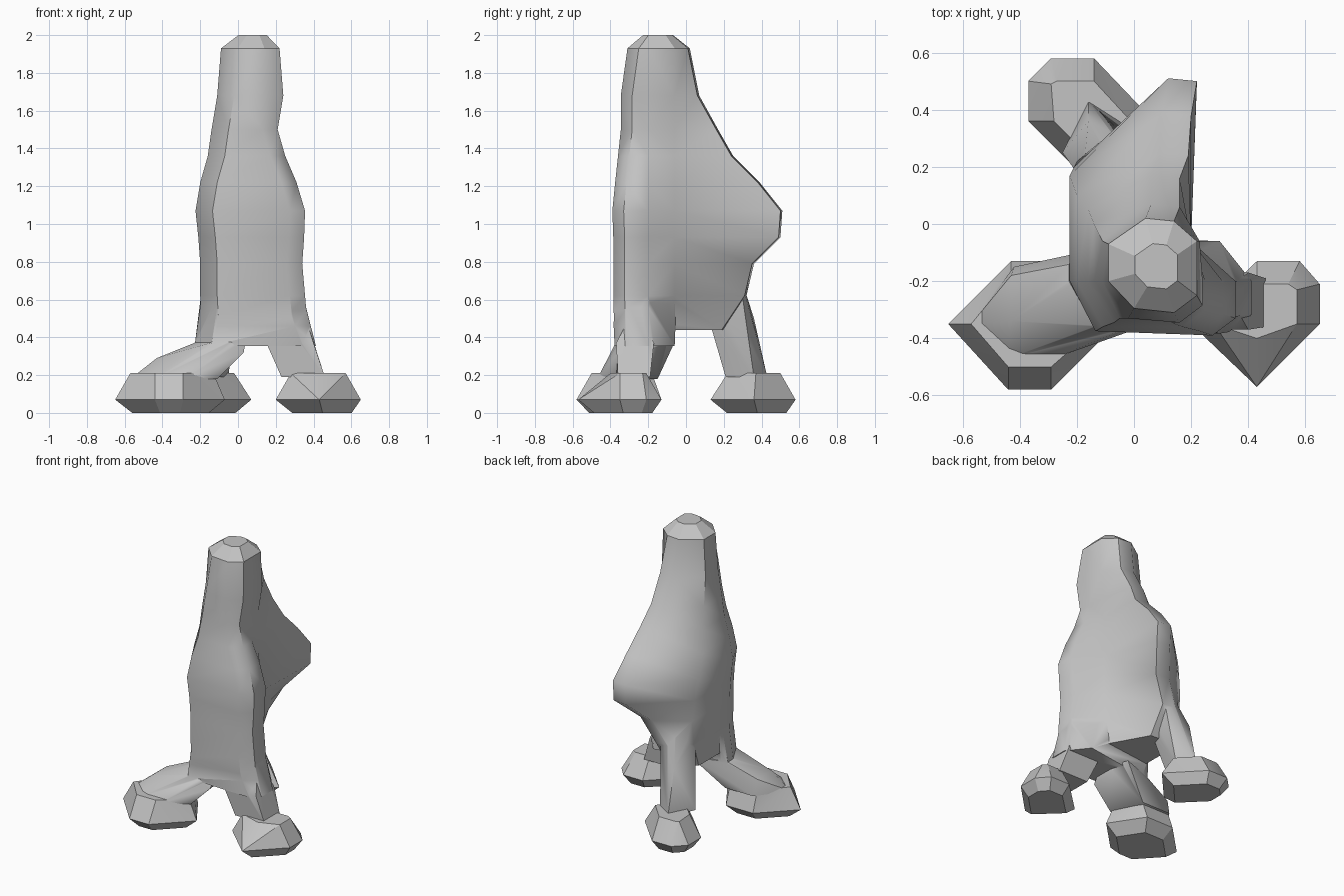
import bpy, bmesh, math
from mathutils import Vector

cube = bpy.data.objects.get("Cube")
if cube:
    bpy.data.objects.remove(cube, do_unlink=True)

grey = bpy.data.materials.new("stone_grey")
grey.use_nodes = True
colour = (0.55, 0.55, 0.55, 1)
grey.diffuse_color = colour
grey.node_tree.nodes["Principled BSDF"].inputs["Base Color"].default_value = colour


def make_active(obj):
    bpy.ops.object.select_all(action='DESELECT')
    obj.select_set(True)
    bpy.context.view_layer.objects.active = obj


def finish(name, bm):
    bmesh.ops.recalc_face_normals(bm, faces=bm.faces)
    mesh = bpy.data.meshes.new(name)
    bm.to_mesh(mesh)
    bm.free()
    mesh.materials.append(grey)
    obj = bpy.data.objects.new(name, mesh)
    bpy.context.collection.objects.link(obj)
    return obj


def smooth(obj, angle):
    make_active(obj)
    bpy.ops.object.shade_smooth_by_angle(angle=math.radians(angle))


def loft(name, rings):
    """Skin matching rings of points and cap both ends."""
    bm = bmesh.new()
    loops = [[bm.verts.new(p) for p in ring] for ring in rings]
    for low, high in zip(loops, loops[1:]):
        for i in range(len(low)):
            j = (i + 1) % len(low)
            bm.faces.new((low[i], low[j], high[j], high[i]))
    bm.faces.new(loops[0][::-1])
    bm.faces.new(loops[-1])
    bmesh.ops.triangulate(bm, faces=bm.faces)
    return finish(name, bm)


def hull(name, points):
    bm = bmesh.new()
    for p in points:
        bm.verts.new(p)
    result = bmesh.ops.convex_hull(bm, input=bm.verts)
    spare = set(result["geom_interior"]) | set(result["geom_unused"])
    bmesh.ops.delete(bm, geom=[v for v in spare if isinstance(v, bmesh.types.BMVert)], context='VERTS')
    return finish(name, bm)


def merge(target, part):
    """Weld a part into the target so no inner walls remain."""
    make_active(target)
    mod = target.modifiers.new("weld", 'BOOLEAN')
    mod.operation = 'UNION'
    mod.solver = 'EXACT'
    mod.object = part
    bpy.ops.object.modifier_apply(modifier=mod.name)
    bpy.data.objects.remove(part, do_unlink=True)


def resized(ring, factor, z):
    centre = sum((Vector(p) for p in ring), Vector()) / len(ring)
    return [(centre.x + (p[0] - centre.x) * factor,
             centre.y + (p[1] - centre.y) * factor, z) for p in ring]


def level(z, outline):
    return [(x, y, z) for x, y in outline]


def box_ring(z, left, right, front, back):
    return [(x, y, z) for x in (left, right) for y in (front, back)]


def body_ring(z, left, right, front, tip, back, waist, side):
    """Wide front wall narrowing into a back fin."""
    return [(left + .09, front + .015, z), (right - .08, front, z),
            (right, front + .06, z), (right, -.2, z), (waist, -.06, z),
            (tip, back - .01, z), (tip - .1, back, z),
            (left, side, z), (left, -.2, z)]


# Body column: height, left, right, front, fin tip, fin back, waist, side end
sections = [
    (.44, -.19, .37, -.38, .02, .2, .16, .13),
    (.62, -.2, .355, -.385, .02, .32, .18, .2),
    (.79, -.2, .34, -.385, .11, .36, .2, .22),
    (.93, -.21, .35, -.385, .22, .5, .2, .2),
    (1.07, -.225, .355, -.39, .22, .51, .2, .17),
    (1.22, -.2, .31, -.375, .2, .39, .2, .1),
    (1.36, -.16, .25, -.36, .19, .25, .2, .05),
    (1.5, -.14, .21, -.345, .16, .17, .2, 0),
    (1.68, -.11, .24, -.345, .16, .07, .23, -.06),
    (1.93, -.09, .22, -.31, .14, .02, .22, -.07),
]
rings = [body_ring(*s) for s in sections]
rings.append(resized(rings[-1], .48, 2))
body = loft("body_and_legs", rings)

# Hips: front wall flaring down to the arch
merge(body, hull("hips",
      body_ring(.6, -.195, .35, -.38, .1, -.05, .17, -.1)
      + body_ring(.46, -.202, .382, -.383, .1, -.08, .2, -.1)
      + body_ring(.355, -.23, .412, -.378, .1, -.14, .3, -.14)))

# Legs reaching from the hips to the pads
merge(body, hull("right_front_leg",
      body_ring(.375, -.22, .04, -.37, -.02, -.14, 0, -.14)
      + [(.03, -.36, .32), (.03, -.18, .34)]
      + box_ring(.29, -.43, -.29, -.34, -.18)
      + level(.18, [(-.57, -.35), (-.42, -.15), (-.2, -.15), (-.11, -.37),
                    (-.28, -.47), (-.44, -.47)])))
merge(body, hull("left_front_leg",
      box_ring(.37, .15, .4, -.37, -.17) + [(.36, -.3, .5), (.34, -.22, .5)]
      + box_ring(.19, .23, .46, -.36, -.19)))
merge(body, hull("back_leg",
      level(.75, [(-.1, .26), (0, .28), (0, .1), (-.18, .15)])
      + level(.5, [(-.16, .36), (-.03, .32), (-.05, .12), (-.2, .2)])
      + level(.36, [(-.16, .39), (-.04, .34), (-.08, .2), (-.22, .21)])
      + level(.19, [(-.16, .43), (-.05, .36), (-.1, .21), (-.25, .25)])))
smooth(body, 50)

# Flat facets on the crown
for face in body.data.polygons:
    if face.center.z > 1.935:
        face.use_smooth = False

# Feet: six-sided pads, widest near the ground, with small upper faces
feet = {
    "right_front_foot": (
        [(-.65, -.35), (-.44, -.58), (-.29, -.58), (-.07, -.36), (-.22, -.13), (-.43, -.13)],
        [(-.57, -.35), (-.44, -.5), (-.29, -.5), (-.13, -.36), (-.22, -.18), (-.43, -.18)]),
    "left_front_foot": (
        [(.65, -.21), (.65, -.35), (.43, -.57), (.2, -.35), (.43, -.13), (.58, -.13)],
        [(.57, -.23), (.57, -.35), (.43, -.4), (.28, -.35), (.43, -.21), (.54, -.21)]),
    "back_foot": (
        [(-.37, .5), (-.29, .58), (-.14, .58), (.07, .36), (-.14, .13), (-.37, .36)],
        [(-.29, .49), (-.27, .5), (-.14, .5), (-.02, .37), (-.14, .22), (-.28, .36)]),
}
for name, (outline, upper) in feet.items():
    rim = level(.07, outline)
    smooth(loft(name, [resized(rim, .7, 0), rim, level(.21, upper)]), 25)
